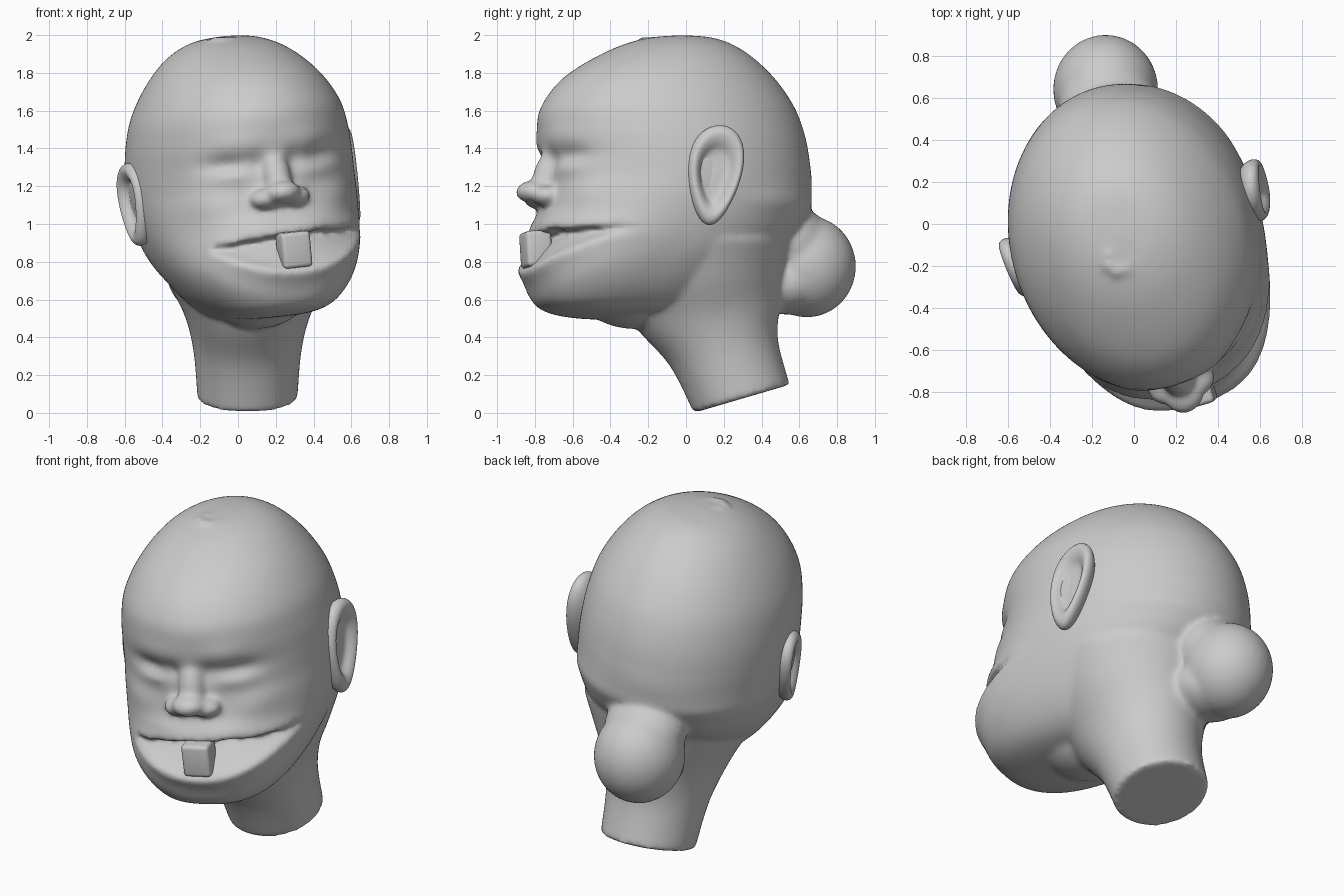
import bpy, bmesh, math
from math import sin, cos, pi, exp
from mathutils import Matrix, Vector, Euler

cube = bpy.data.objects.get("Cube")
if cube:
    bpy.data.objects.remove(cube, do_unlink=True)

clay = bpy.data.materials.new("clay_grey")
clay.use_nodes = True
clay.diffuse_color = (0.6, 0.6, 0.6, 1)
clay.node_tree.nodes["Principled BSDF"].inputs["Base Color"].default_value = (0.6, 0.6, 0.6, 1)

# The head is turned to its left and rolled a little; the neck stays upright
HEAD = Matrix.Translation((0, 0, 1.2)) @ Matrix.Rotation(math.radians(16), 4, "Z") \
    @ Matrix.Rotation(math.radians(-6), 4, "Y")
WORLD = Matrix.Identity(4)


def place(loc, size=(1, 1, 1), tilt=0, frame=HEAD):
    return frame @ Matrix.LocRotScale(Vector(loc), Euler((math.radians(tilt), 0, 0)), Vector(size))


def blob(bm, loc, size, tilt=0, frame=HEAD):
    bmesh.ops.create_icosphere(bm, subdivisions=4, radius=1, matrix=place(loc, size, tilt, frame))


def loft(bm, rings, matrix):
    """Skin a list of equally long rings and close both ends."""
    loops = [[bm.verts.new(matrix @ Vector(p)) for p in ring] for ring in rings]
    for a, b in zip(loops, loops[1:]):
        for i in range(len(a)):
            j = (i + 1) % len(a)
            bm.faces.new((a[i], a[j], b[j], b[i]))
    bm.faces.new(loops[0][::-1])
    bm.faces.new(loops[-1])


def finish(bm, name):
    bmesh.ops.recalc_face_normals(bm, faces=bm.faces[:])
    mesh = bpy.data.meshes.new(name)
    bm.to_mesh(mesh)
    bm.free()
    mesh.materials.append(clay)
    for p in mesh.polygons:
        p.use_smooth = True
    obj = bpy.data.objects.new(name, mesh)
    bpy.context.scene.collection.objects.link(obj)
    return obj


def catmull(p, t):
    """Smooth curve through rows of numbers."""
    i = min(int(t), len(p) - 2)
    f = t - i
    a, b, c, d = p[max(i - 1, 0)], p[i], p[i + 1], p[min(i + 2, len(p) - 1)]
    return [0.5 * (2 * q + (r - o) * f + (2 * o - 5 * q + 4 * r - s) * f * f
                   + (3 * q - o - 3 * r + s) * f ** 3) for o, q, r, s in zip(a, b, c, d)]


# Head cross-sections, crown to jaw: height, front, back, half width
SECTIONS = [
    (.80, -.03, -.02, .005), (.78, -.23, .18, .17), (.71, -.43, .33, .315),
    (.58, -.65, .475, .445), (.42, -.775, .585, .54), (.27, -.79, .64, .58),
    (.12, -.775, .665, .595), (-.04, -.775, .67, .595), (-.2, -.82, .62, .57),
    (-.34, -.875, .5, .53), (-.46, -.895, .33, .475), (-.57, -.86, .2, .40),
    (-.65, -.79, .1, .31), (-.69, -.62, -.05, .2), (-.70, -.35, -.33, .005)]

# Sculpted swellings and hollows: side, height, width, tallness, push
BRUSHES = [
    (.20, .25, .12, .06, .012),    # brow
    (.25, .135, .11, .045, -.032),  # eye socket
    (.25, .075, .11, .04, .02),    # closed eyelid
    (.10, .13, .05, .06, -.025),   # inner eye corner
    (.34, -.06, .13, .09, .025),   # cheek
    (.17, -.19, .16, .035, .015)]  # upper lip


def bell(d, r):
    return exp(-(d / r) ** 2)


def face_push(x, z):
    push = sum(k * (bell(x - bx, rx) + bell(x + bx, rx)) * bell(z - bz, rz)
               for bx, bz, rx, rz, k in BRUSHES)
    # Wide grin: the floor slopes in from the lower lip to a slit under the upper lip
    a = (x - .06) / .48
    if abs(a) < 1:
        upper = -.26 + .04 * x - .1 * x * x
        tall = .2 * (1 - a * a)
        t = (z - upper + tall) / tall
        fade = 1 - a ** 4
        if 0 < t < 1:
            push -= .11 * t * fade
        push += fade * (.02 * bell(z - upper + tall, .035) + .015 * bell(z - upper - .03, .03))
        push -= fade * .006 * bell(z - upper + tall + .09, .04)
    return push


# Head, with brushes pushing the skin outward
AROUND, STEPS = 220, 13
bm = bmesh.new()
rings = []
for k in range((len(SECTIONS) - 1) * STEPS + 1):
    z, front, back, width = catmull(SECTIONS, k / STEPS)
    width = max(width, .004)
    square = .8 + .2 * min(max((z + .4) / .4, 0), 1)
    ring = []
    for i in range(AROUND):
        c, s = cos(2 * pi * i / AROUND), sin(2 * pi * i / AROUND)
        x = width * math.copysign(abs(c) ** square, c)
        y = (front + back) / 2 + (back - front) / 2 * math.copysign(abs(s) ** square, s)
        push = 0
        if y < -.15:
            push = face_push(x, z) * min((-.15 - y) / .2, 1)
        elif y > .1:
            push = .012 * bell(z + .13, .05) * min((y - .1) / .2, 1)
        out = Vector((x, y)).normalized() * push
        ring.append((x + out.x, y + out.y, z))
    rings.append(ring)
loft(bm, rings, HEAD)

# Nose
blob(bm, (0, -.765, .05), (.075, .075, .16), -18)
blob(bm, (0, -.845, -.03), (.095, .09, .06))
for side in (-1, 1):
    blob(bm, (side * .08, -.785, -.06), (.085, .085, .055))

# Crown pucker
for i in range(7):
    turn = 2 * pi * i / 7
    blob(bm, (-.07 + .055 * cos(turn), -.17 + .055 * sin(turn), 1.965), (.035, .035, .028), 0, WORLD)

# Neck, flaring into the jaw: depth, height, half width, half depth, tilt
NECK = [(.295, .075, .265, .265, .285), (.2, .32, .285, .295, .24), (.12, .51, .33, .385, .17),
        (.06, .70, .42, .46, .1), (.03, .92, .5, .52, 0)]
rings = []
for k in range((len(NECK) - 1) * 8 + 1):
    cy, cz, rx, ry, tilt = catmull(NECK, k / 8)
    rings.append([(.05 + rx * cos(a), cy + ry * sin(a) * cos(tilt), cz + ry * sin(a) * sin(tilt))
                  for a in (2 * pi * i / 64 for i in range(64))])
loft(bm, rings, WORLD)
blob(bm, (.1, -.28, .7), (.3, .32, .255), 0, WORLD)

# Bun and its root against the nape
blob(bm, (-.135, .64, .775), (.25, .26, .27), 0, WORLD)
blob(bm, (-.12, .56, .9), (.24, .2, .2), 0, WORLD)
blob(bm, (-.1, .53, .68), (.22, .2, .16), 0, WORLD)

# Fuse everything into one soft skin
head = finish(bm, "head")
fuse = head.modifiers.new("fuse", "REMESH")
fuse.mode = "VOXEL"
fuse.voxel_size = .014
fuse.use_smooth_shade = True
soften = head.modifiers.new("soften", "SMOOTH")
soften.factor = .5
soften.iterations = 16

# Ears: a dished disc with a raised rim; profile is radius, height
EAR = [(.02, .04), (.3, .038), (.5, .045), (.66, .072), (.82, .085), (.94, .075),
       (1, .05), (.97, .02), (.85, -.01), (.6, -.06), (.02, -.08)]
# Name, side, base distance, forward shift, height, half height, flare
EARS = [("left_ear", 1, .56, -.015, -.005, .265, .18),
        ("right_ear", -1, .545, -.05, -.035, .22, .1)]
for name, side, base, shift, height, tall, flare in EARS:
    bm = bmesh.new()
    rings = []
    for k in range((len(EAR) - 1) * 3 + 1):
        r, h = catmull(EAR, k / 3)
        ring = []
        for i in range(48):
            c, s = cos(2 * pi * i / 48), sin(2 * pi * i / 48)
            z = tall * r * s
            y = .14 * r * c * (1 + .28 * s) + .12 * z
            ring.append((side * (base + h + flare * y), y + shift, z + height))
        rings.append(ring)
    loft(bm, rings, HEAD)
    finish(bm, name)

# Single tooth
bm = bmesh.new()
bmesh.ops.create_cube(bm, size=1, matrix=place((.03, -.845, -.34), (.16, .14, .19), 2))
bmesh.ops.bevel(bm, geom=bm.edges[:], offset=.022, segments=4, profile=.5, affect="EDGES")
finish(bm, "tooth")
